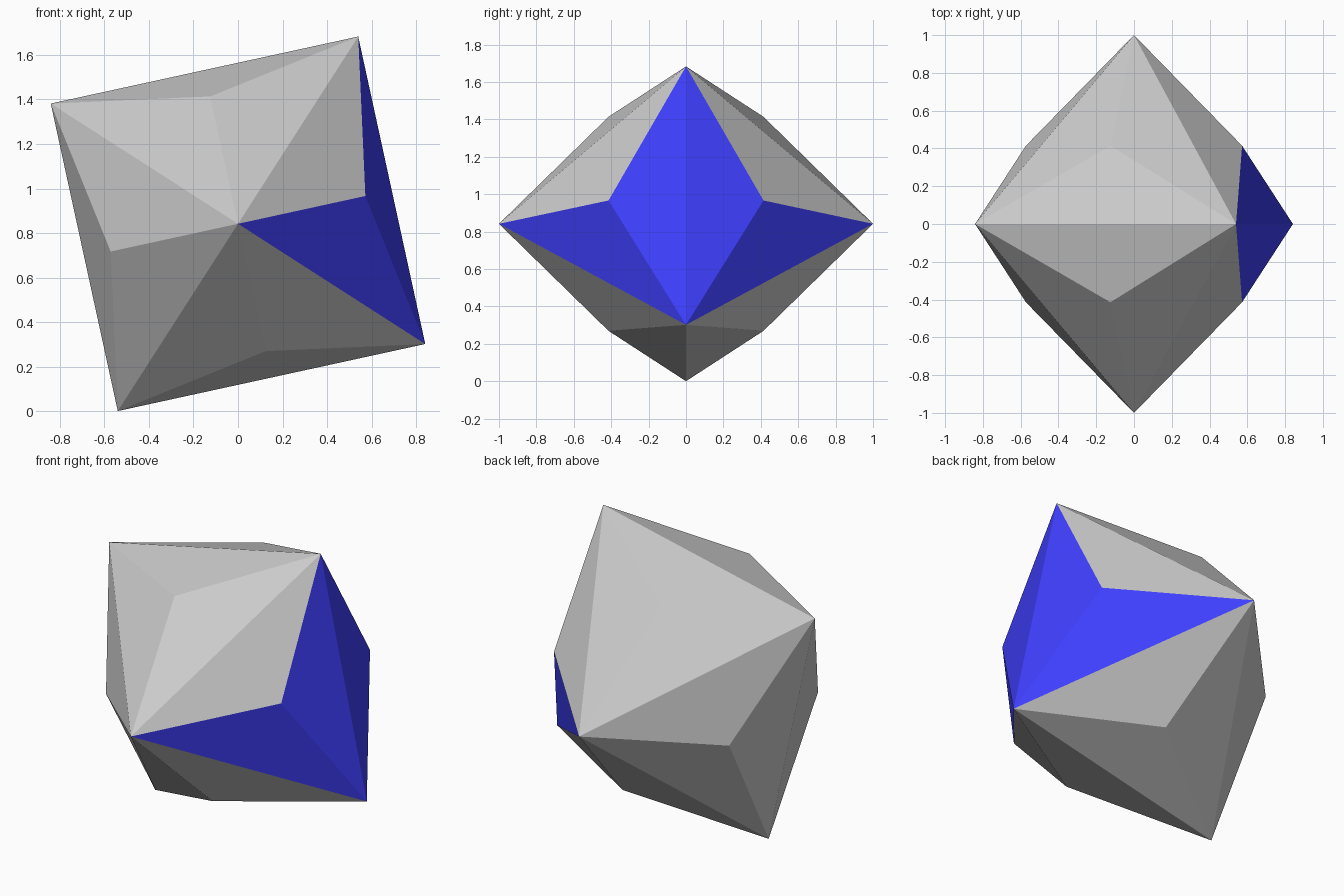
import bpy, bmesh
from math import sin, cos, sqrt
from itertools import product
from mathutils import Vector

if "Cube" in bpy.data.objects:
    bpy.data.objects.remove(bpy.data.objects["Cube"])

TILT = 1.0                  # radians, about the y axis
PEAK = sqrt(2) - 1          # low pyramid tip on each octant

# Tilted octahedron axes
a = Vector((cos(TILT), 0, sin(TILT)))
b = Vector((sin(TILT), 0, -cos(TILT)))
y = Vector((0, 1, 0))
centre = Vector((0, 0, sin(TILT)))

# Materials: plain body and blue facets
plain = bpy.data.materials.new("plain")
blue = bpy.data.materials.new("blue")
blue.diffuse_color = (0.05, 0.05, 1.0, 1.0)
blue.use_nodes = True
blue.node_tree.nodes["Principled BSDF"].inputs["Base Color"].default_value = blue.diffuse_color

bm = bmesh.new()

# Six corner points of the octahedron
corner = {(i, s): bm.verts.new(centre + s * v)
          for i, v in enumerate((a, b, y)) for s in (1, -1)}

# A shallow three-sided pyramid on each octant
for signs in product((1, -1), repeat=3):
    sa, sb, sy = signs
    tip = bm.verts.new(centre + PEAK * (sa * a + sb * b + sy * y))
    for i, j in ((0, 1), (1, 2), (2, 0)):
        face = bm.faces.new((corner[i, signs[i]], corner[j, signs[j]], tip))
        # Blue facets on the right side, touching the lower right corner
        face.material_index = int(sa > 0 and sb > 0 and 1 in (i, j))

bmesh.ops.recalc_face_normals(bm, faces=bm.faces[:])
mesh = bpy.data.meshes.new("faceted_gem")
bm.to_mesh(mesh)
bm.free()
mesh.materials.append(plain)
mesh.materials.append(blue)
gem = bpy.data.objects.new("faceted_gem", mesh)
bpy.context.collection.objects.link(gem)
